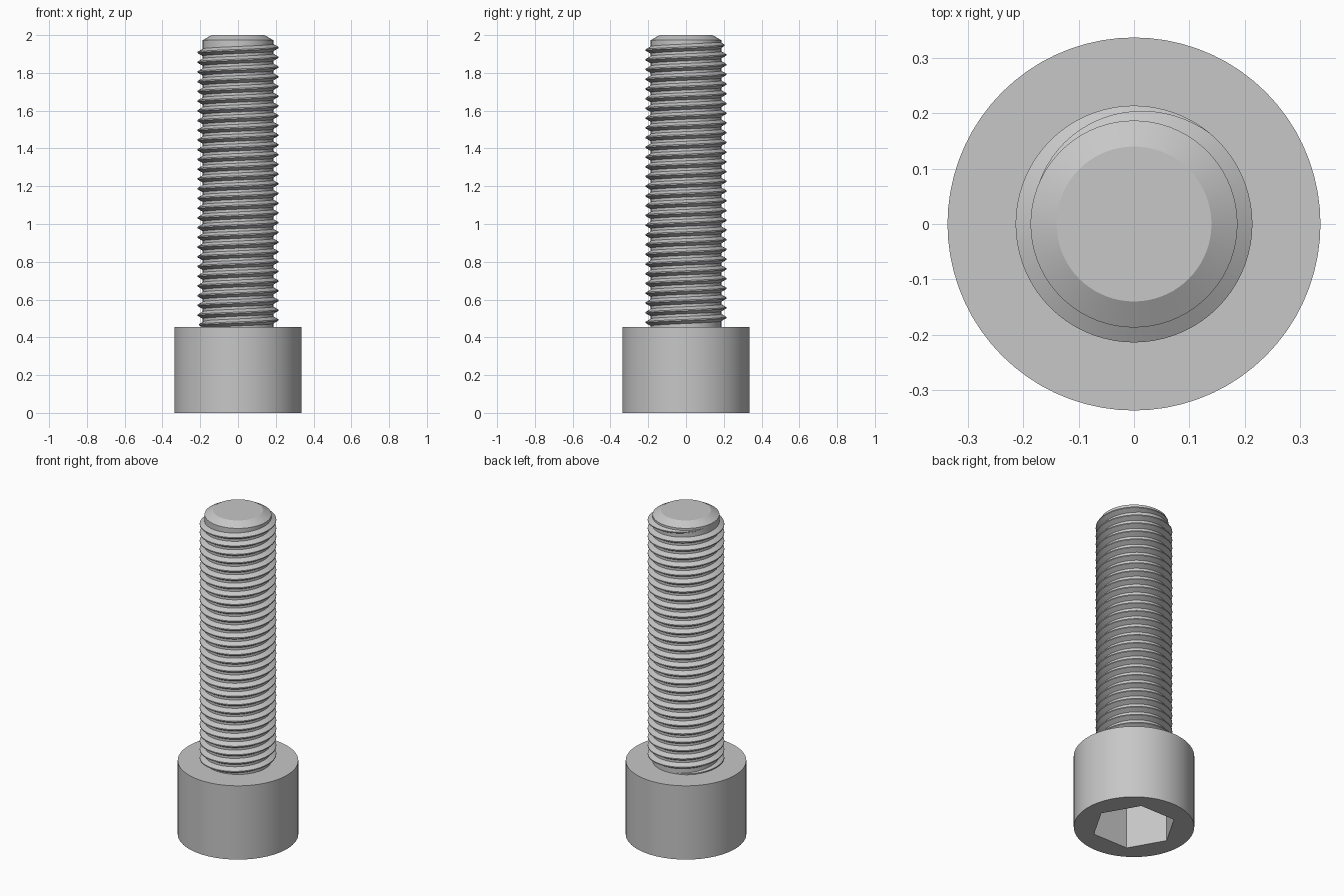
import bpy
import bmesh
from math import cos, sin, tan, radians, tau

default = bpy.data.objects.get("Cube")
if default:
    bpy.data.objects.remove(default, do_unlink=True)

SEGMENTS = 72
HEAD_R, HEAD_TOP = 0.337, 0.455
SOCKET_R, SOCKET_DEPTH = 0.238, 0.3
CORE_R, CREST_R, TIP_R = 0.187, 0.214, 0.14
CHAMFER_Z, TOP_Z = 1.973, 2.0
PITCH = 0.0515
CREST_Z = 1.934                  # crest height at angle zero on the last turn

steel = bpy.data.materials.new("grey steel")
steel.use_nodes = True
colour = (0.57, 0.57, 0.57, 1)
steel.diffuse_color = colour
steel.node_tree.nodes["Principled BSDF"].inputs["Base Color"].default_value = colour


def ring(bm, radius, z, count):
    return [bm.verts.new((radius * cos(tau * i / count), radius * sin(tau * i / count), z))
            for i in range(count)]


def skin(bm, a, b, closed=True):
    n = len(a)
    for i in range(n if closed else n - 1):
        j = (i + 1) % n
        bm.faces.new((a[i], a[j], b[j], b[i]))


def finish(bm, name):
    bmesh.ops.recalc_face_normals(bm, faces=bm.faces)
    mesh = bpy.data.meshes.new(name)
    bm.to_mesh(mesh)
    bm.free()
    mesh.materials.append(steel)
    obj = bpy.data.objects.new(name, mesh)
    bpy.context.collection.objects.link(obj)
    bpy.ops.object.select_all(action="DESELECT")
    obj.select_set(True)
    bpy.context.view_layer.objects.active = obj
    bpy.ops.object.shade_smooth_by_angle(angle=radians(25))
    return obj


# Cylindrical head with a hexagonal socket in its underside
bm = bmesh.new()
low = ring(bm, HEAD_R, 0, SEGMENTS)
high = ring(bm, HEAD_R, HEAD_TOP, SEGMENTS)
rim = ring(bm, SOCKET_R, 0, 6)
floor = ring(bm, SOCKET_R, SOCKET_DEPTH, 6)
skin(bm, low, high)
skin(bm, rim, floor)
bm.faces.new(high)
bm.faces.new(floor)
step = SEGMENTS // 6
for k in range(6):
    arc = [low[(k * step + i) % SEGMENTS] for i in range(step + 1)]
    bm.faces.new(arc + [rim[(k + 1) % 6], rim[k]])
finish(bm, "socket_head")

# Shank core with a chamfered tip
bm = bmesh.new()
rings = [ring(bm, r, z, SEGMENTS) for r, z in
         ((CORE_R, HEAD_TOP - 0.01), (CORE_R, CHAMFER_Z), (TIP_R, TOP_Z))]
for a, b in zip(rings, rings[1:]):
    skin(bm, a, b)
bm.faces.new(rings[0])
bm.faces.new(rings[-1])
finish(bm, "shank_core")

# Right-handed thread ridge that fades into the core at both ends
bm = bmesh.new()
start, end, fade = -28 * 360 - 260, 165, 115
flat = PITCH / 16
root_r = CORE_R - 0.004
previous = None
for degrees in range(start, end + 1, 5):
    strength = min(1, (degrees - start) / fade, (end - degrees) / fade)
    crest = CORE_R - 0.002 + (CREST_R - CORE_R + 0.002) * strength
    half = flat + (crest - root_r) * tan(radians(30))
    z = CREST_Z + PITCH * degrees / 360
    angle = radians(degrees)
    section = [bm.verts.new((r * cos(angle), r * sin(angle), z + dz)) for r, dz in
               ((root_r, -half), (crest, -flat), (crest, flat), (root_r, half))]
    if previous:
        skin(bm, previous, section)
    else:
        bm.faces.new(section)
    previous = section
bm.faces.new(previous)
finish(bm, "thread")
